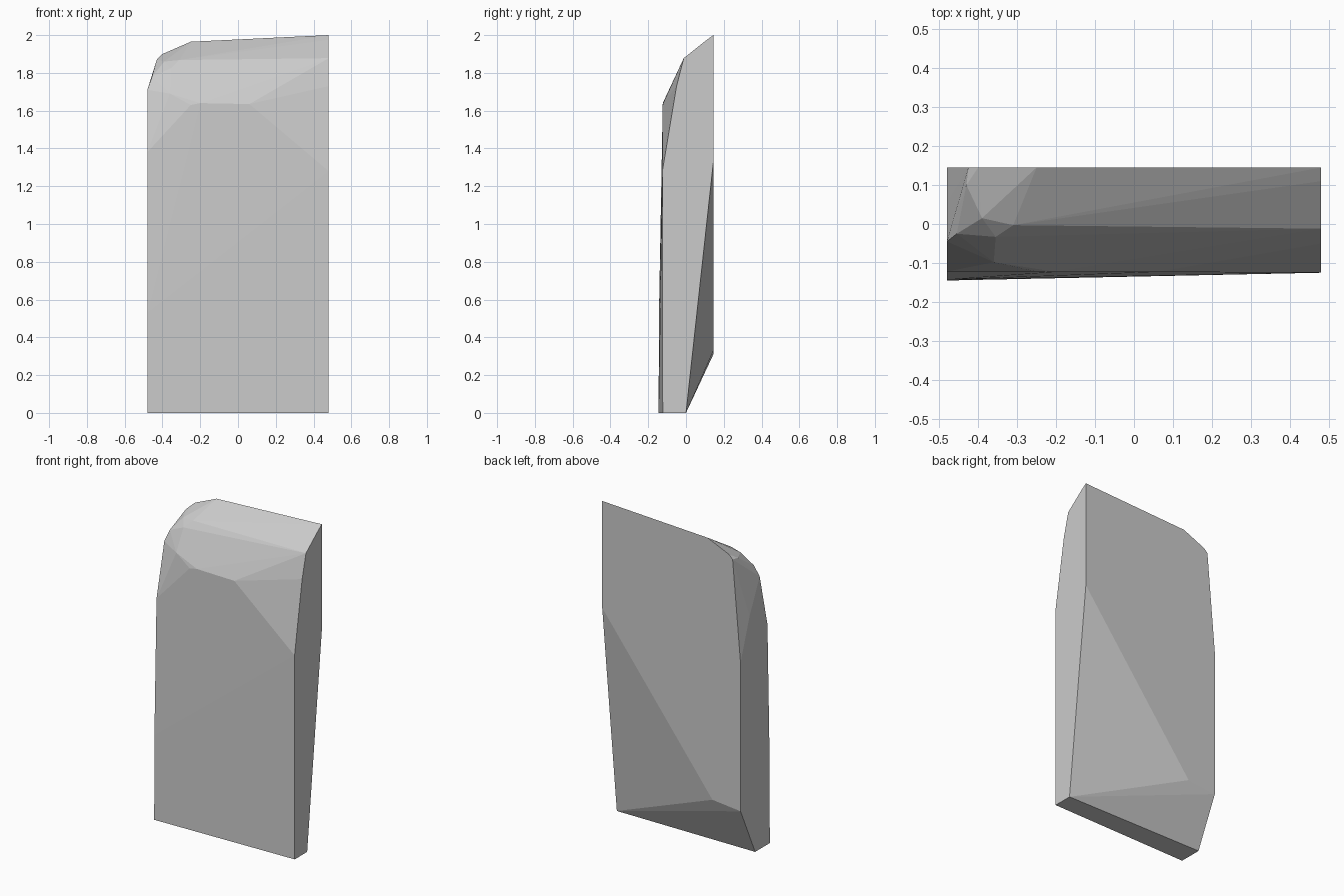
import bpy
import bmesh

if "Cube" in bpy.data.objects:
    bpy.data.objects.remove(bpy.data.objects["Cube"])

W, D = 0.48, 0.145   # half width, half depth

# Outline of the right end (y, z)
right_end = [(-0.123, 0), (0, 0), (D, 1.33), (D, 2.0), (0.11, 1.975),
             (-0.012, 1.878), (-0.05, 1.73), (-0.125, 1.28)]
# Outline of the left end (y, z)
left_end = [(-D, 0), (0, 0), (D, 0.31), (D, 1.24), (0.055, 1.5),
            (-0.045, 1.71), (-0.122, 1.38), (-0.143, 0.53)]
# Corners of the flat back (x, z)
back = [(-0.285, 0.33), (-0.425, 1.875), (-0.40, 1.90), (-0.25, 1.965)]
# Worn shoulder and upper front edge (x, y, z)
shoulder = [(-0.43, 0.10, 1.87), (-0.39, 0.015, 1.86), (-0.31, -0.003, 1.868),
            (-0.455, -0.025, 1.78), (-0.355, -0.033, 1.825),
            (-0.36, -0.098, 1.69), (-0.25, -0.122, 1.63),
            (-0.20, -0.123, 1.64), (0.06, -0.123, 1.635)]

points = [(W, y, z) for y, z in right_end]
points += [(-W, y, z) for y, z in left_end]
points += [(x, D, z) for x, z in back]
points += shoulder

# Faceted stone slab wrapped around the corner points
bm = bmesh.new()
for p in points:
    bm.verts.new(p)
bmesh.ops.convex_hull(bm, input=bm.verts)
bmesh.ops.delete(bm, geom=[v for v in bm.verts if not v.link_faces], context='VERTS')
bmesh.ops.dissolve_limit(bm, angle_limit=0.01, verts=bm.verts, edges=bm.edges)
bmesh.ops.recalc_face_normals(bm, faces=bm.faces)

mesh = bpy.data.meshes.new("stone_slab")
bm.to_mesh(mesh)
bm.free()
slab = bpy.data.objects.new("stone_slab", mesh)
bpy.context.collection.objects.link(slab)
